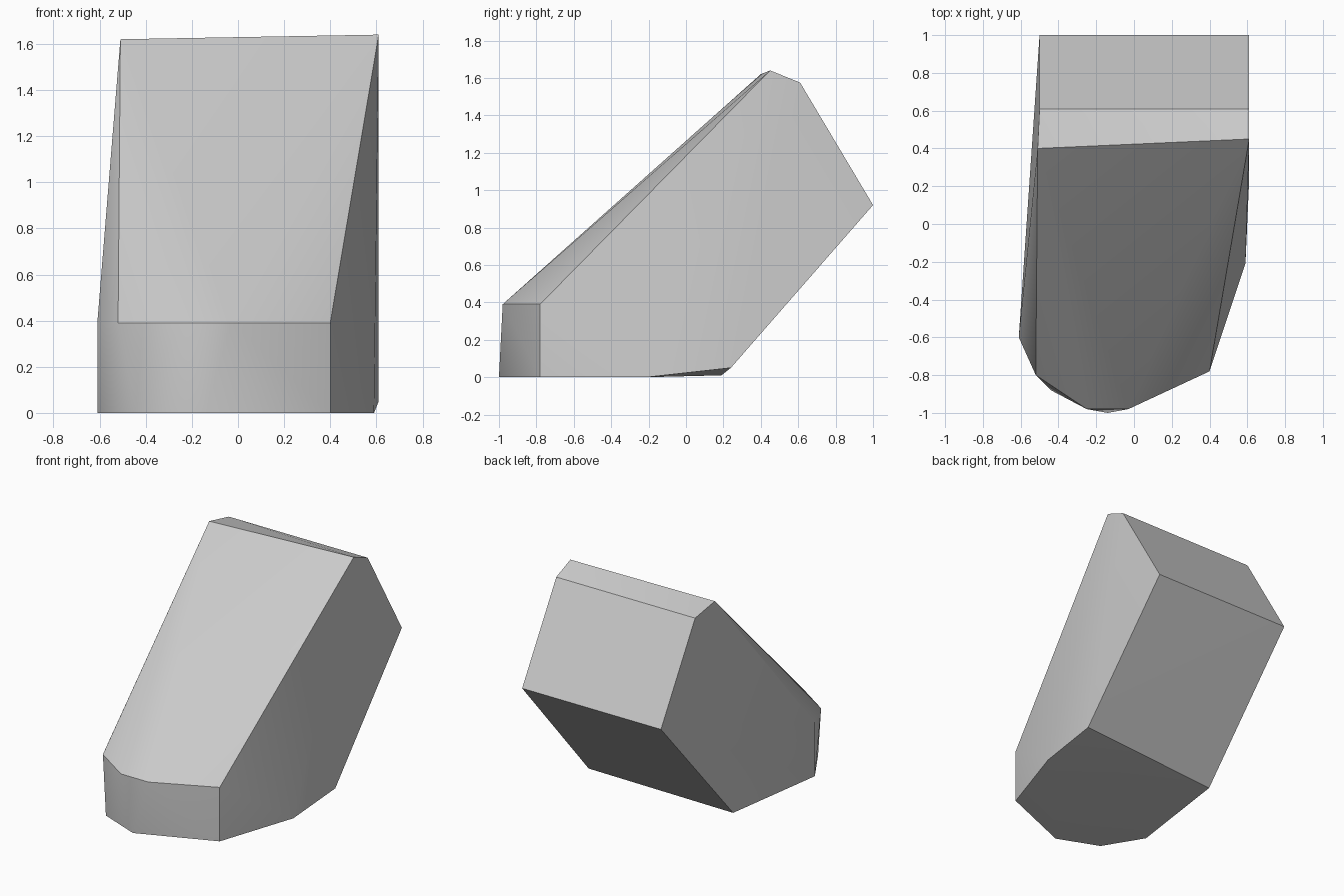
import bpy
import bmesh
import math

# Remove the default object
default = bpy.data.objects.get("Cube")
if default:
    bpy.data.objects.remove(default, do_unlink=True)


def flat_material(name, value):
    mat = bpy.data.materials.new(name)
    mat.use_nodes = True
    colour = (value, value, value, 1)
    mat.diffuse_color = colour
    mat.node_tree.nodes["Principled BSDF"].inputs["Base Color"].default_value = colour
    return mat


def hull_object(name, points, material):
    """Stretch a tight convex skin over the given corner points."""
    bm = bmesh.new()
    for point in points:
        bm.verts.new(point)
    result = bmesh.ops.convex_hull(bm, input=bm.verts)
    unused = [v for v in bm.verts if not v.link_faces]
    bmesh.ops.delete(bm, geom=unused, context="VERTS")
    bmesh.ops.dissolve_limit(bm, angle_limit=math.radians(0.5),
                             verts=bm.verts, edges=bm.edges)
    bmesh.ops.recalc_face_normals(bm, faces=bm.faces)
    mesh = bpy.data.meshes.new(name)
    bm.to_mesh(mesh)
    bm.free()
    mesh.materials.append(material)
    obj = bpy.data.objects.new(name, mesh)
    bpy.context.collection.objects.link(obj)
    return obj


# Outline of the foot, resting on the ground
base = [(x, y, 0) for x, y in (
    (0.59, -0.21), (0.4, -0.78), (-0.14, -1), (-0.44, -0.88), (-0.61, -0.6))]

# Blunt rounded nose where the upright front meets the slope
nose = [(x, y, 0.39) for x, y in (
    (0.4, -0.78), (-0.03, -0.98), (-0.25, -0.98), (-0.52, -0.8), (-0.61, -0.6))]

# Left and right corners of the heel, the tilted back end and the crest
heel = [(0.61, 0.24, 0.05), (-0.51, 0.19, 0.01)]
back_end = [(x, y, z) for x in (-0.5, 0.61) for y, z in ((1, 0.92), (0.61, 1.575))]
crest = [(0.61, 0.45, 1.64), (-0.51, 0.4, 1.62)]

# Single faceted block
grey = flat_material("light grey", 0.6)
block = hull_object("slanted_block", base + nose + heel + back_end + crest, grey)

# Soft shading across shallow facets, crisp main edges
bpy.ops.object.select_all(action="DESELECT")
block.select_set(True)
bpy.context.view_layer.objects.active = block
bpy.ops.object.shade_smooth_by_angle(angle=math.radians(30))
